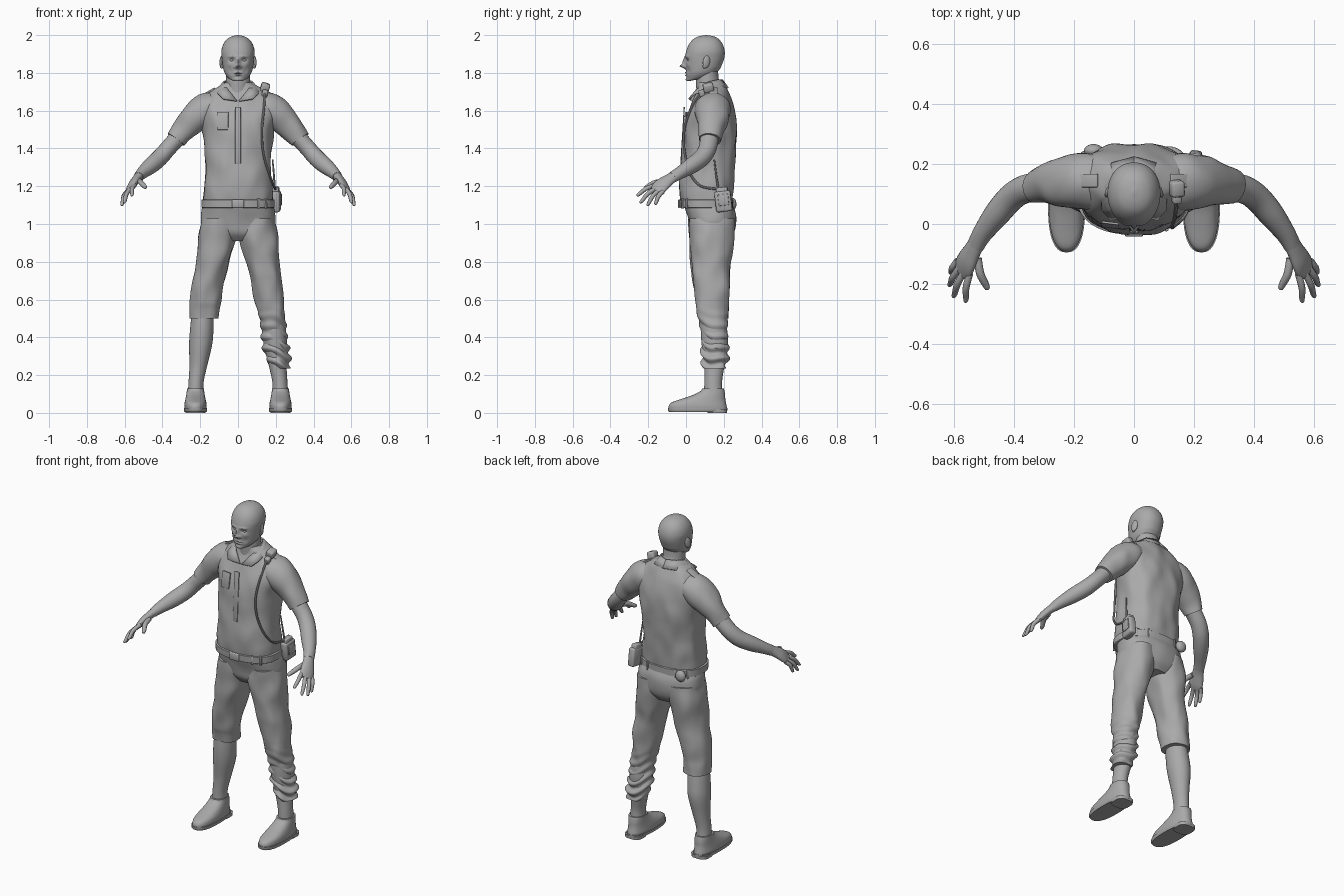
import bpy, bmesh, math
from mathutils import Vector, Matrix, Euler, noise

grey = bpy.data.materials.new("plain_grey")
grey.diffuse_color = (0.4, 0.4, 0.4, 1)


def finish(name, bm, angle=40):
    bmesh.ops.recalc_face_normals(bm, faces=bm.faces)
    me = bpy.data.meshes.new(name)
    bm.to_mesh(me)
    bm.free()
    me.materials.append(grey)
    me.polygons.foreach_set("use_smooth", [True] * len(me.polygons))
    me.set_sharp_from_angle(angle=math.radians(angle))
    ob = bpy.data.objects.new(name, me)
    bpy.context.collection.objects.link(ob)
    return ob


def smooth_path(keys, steps):
    """Catmull-Rom interpolation of equal-length tuples."""
    out = []
    for i in range(len(keys) - 1):
        a, b, c, d = (keys[max(0, min(len(keys) - 1, i + k))] for k in (-1, 0, 1, 2))
        for s in range(steps):
            t = s / steps
            out.append([q + 0.5 * t * (r - p + t * (2*p - 5*q + 4*r - e + t * (3*(q - r) + e - p)))
                        for p, q, r, e in zip(a, b, c, d)])
    return out + [list(keys[-1])]


def skin(name, rings, warp=None):
    """Joins rings of points into a closed tube; warp moves each point."""
    bm = bmesh.new()
    loops = [[bm.verts.new(warp(p) if warp else p) for p in ring] for ring in rings]
    n = len(loops[0])
    for lo, hi in zip(loops, loops[1:]):
        for i in range(n):
            bm.faces.new((lo[i], lo[(i + 1) % n], hi[(i + 1) % n], hi[i]))
    bm.faces.new(loops[0])
    bm.faces.new(loops[-1])
    return finish(name, bm)


def stack(name, keys, n=40, power=2.0, steps=6, warp=None, s=1):
    """Horizontal rounded rings: (centre x, centre y, z, half width, half depth)."""
    rings = []
    for cx, cy, z, rx, ry in smooth_path(keys, steps):
        ring = []
        for i in range(n):
            a = math.tau * i / n
            c, d = math.cos(a), math.sin(a)
            ring.append(Vector((s * (cx + rx * math.copysign(abs(c) ** (2 / power), c)),
                                cy + ry * math.copysign(abs(d) ** (2 / power), d), z)))
        rings.append(ring)
    return skin(name, rings, warp)


def limb(name, keys, ref=(0, 1, 0), n=20, steps=5, warp=None, s=1):
    """Rings square to a path: (x, y, z, radius, radius along ref)."""
    path = smooth_path(keys, steps)
    pts = [Vector(k[:3]) for k in path]
    rings = []
    for i, k in enumerate(path):
        d = (pts[min(i + 1, len(pts) - 1)] - pts[max(i - 1, 0)]).normalized()
        u = Vector(ref)
        u = (u - d * u.dot(d)).normalized()
        v = d.cross(u)
        ring = []
        for j in range(n):
            a = math.tau * j / n
            p = pts[i] + u * k[4] * math.cos(a) + v * k[3] * math.sin(a)
            ring.append(Vector((p.x * s, p.y, p.z)))
        rings.append(ring)
    return skin(name, rings, warp)


def box(name, loc, size, rot=(0, 0, 0), bevel=0.006):
    bm = bmesh.new()
    bmesh.ops.create_cube(bm, size=1)
    bmesh.ops.scale(bm, vec=size, verts=bm.verts)
    bmesh.ops.bevel(bm, geom=bm.edges[:], offset=bevel, segments=2, affect='EDGES', profile=0.5)
    bmesh.ops.transform(bm, verts=bm.verts,
                        matrix=Matrix.Translation(loc) @ Euler(rot).to_matrix().to_4x4())
    return finish(name, bm, 50)


def ball(name, loc, size, rot=(0, 0, 0)):
    bm = bmesh.new()
    m = Matrix.Translation(loc) @ Euler(rot).to_matrix().to_4x4() @ Matrix.Diagonal((*size, 1))
    bmesh.ops.create_uvsphere(bm, u_segments=20, v_segments=12, radius=1, matrix=m)
    return finish(name, bm, 60)


def creases(amount, scale=14, flat=0.6):
    """Soft cloth folds."""
    def warp(p):
        q = Vector((p.x, p.y, p.z * flat)) * scale
        return p + Vector((noise.noise(q), noise.noise(q + Vector((9, 4, 2))), 0)) * amount
    return warp


# Head: face features are soft bumps (x, z, spread x, spread z, depth)
FACE = [(0, 1.836, .012, .011, -.031), (0, 1.860, .009, .018, -.014), (.016, 1.832, .007, .007, -.008),
        (.032, 1.868, .014, .009, .012), (.032, 1.887, .022, .006, -.005), (0, 1.802, .020, .004, -.007),
        (0, 1.790, .017, .004, -.007), (0, 1.796, .022, .002, .003), (0, 1.768, .018, .009, -.006),
        (.045, 1.842, .015, .012, -.004), (.04, 1.810, .012, .014, .004)]


def face(p):
    q = p.copy()
    if p.y < .08:
        for x, z, sx, sz, depth in FACE:
            for cx in {x, -x}:
                q.y += depth * math.exp(-((p.x - cx) / sx) ** 2 - ((p.z - z) / sz) ** 2)
    q.z += max(0, 1.83 - p.z) * 2.6 * (p.y - .02)
    return q


stack("head", [(0, .060, 1.757, .018, .040), (0, .070, 1.760, .042, .064), (0, .081, 1.775, .060, .077),
               (0, .087, 1.80, .073, .086), (0, .094, 1.84, .081, .095), (0, .099, 1.88, .086, .104),
               (0, .103, 1.915, .088, .102), (0, .105, 1.95, .079, .090), (0, .106, 1.978, .059, .068),
               (0, .107, 1.993, .034, .041), (0, .107, 2.0, .005, .006)], n=96, power=2.15, steps=9, warp=face)
limb("neck", [(0, .135, 1.64, .072, .08), (0, .122, 1.71, .065, .068), (0, .113, 1.76, .064, .061),
              (0, .112, 1.81, .064, .058)], n=32)
for s in (-1, 1):
    ball("ear", (s * .087, .108, 1.858), (.009, .020, .034), (-.2, 0, s * .35))
    ball("ear_lobe", (s * .086, .098, 1.835), (.007, .010, .013))
    ball("eyeball", (s * .032, .020, 1.867), (.014, .013, .009))

# Shirt body
stack("shirt", [(0, .112, 1.09, .186, .127), (0, .108, 1.13, .187, .136), (0, .107, 1.2, .180, .142),
                (0, .112, 1.3, .173, .143), (0, .122, 1.4, .180, .144), (0, .128, 1.5, .194, .141),
                (0, .133, 1.58, .205, .129), (0, .139, 1.65, .190, .104), (0, .140, 1.70, .145, .081),
                (0, .135, 1.735, .095, .067), (0, .128, 1.75, .068, .058)],
      n=72, power=2.45, warp=creases(.010))
box("shirt_placket", (0, -.018, 1.47), (.03, .006, .30), (-.06, 0, 0), .002)
box("chest_badge", (-.08, -.003, 1.545), (.058, .008, .095), (-.14, 0, -.12), .002)

# Collar flaps and shoulder tabs
INNER = [(0, .195, 1.765), (.055, .172, 1.765), (.078, .12, 1.755), (.055, .055, 1.715), (.004, .026, 1.652)]
OUTER = [(0, .226, 1.722), (.075, .205, 1.722), (.112, .125, 1.715), (.108, .045, 1.692), (.078, .012, 1.664)]
for s in (-1, 1):
    bm = bmesh.new()
    a, b = ([bm.verts.new((s * x, y, z)) for x, y, z in row] for row in (INNER, OUTER))
    for i in range(4):
        bm.faces.new((a[i], a[i + 1], b[i + 1], b[i]))
    ob = finish("collar_flap", bm)
    ob.modifiers.new("cloth", 'SOLIDIFY').thickness = .008
    box("shoulder_tab", (s * .165, .145, 1.694), (.10, .045, .010), (0, s * .52, 0), .003)

# Arms, sleeves and hands
FINGERS = [("index_finger", (.548, -.165, 1.205), (.563, -.262, 1.150)),
           ("middle_finger", (.568, -.160, 1.188), (.604, -.245, 1.112)),
           ("ring_finger", (.582, -.145, 1.176), (.618, -.207, 1.097)),
           ("little_finger", (.588, -.122, 1.172), (.614, -.165, 1.103)),
           ("thumb", (.522, -.115, 1.228), (.489, -.220, 1.193))]
for s in (-1, 1):
    limb("sleeve", [(.10, .140, 1.620, .075, .085), (.17, .142, 1.605, .088, .094), (.235, .140, 1.555, .077, .086),
                    (.29, .132, 1.495, .063, .067), (.327, .125, 1.447, .053, .058)],
         n=36, warp=creases(.008), s=s)
    limb("arm", [(.28, .130, 1.50, .05, .05), (.33, .123, 1.445, .045, .049), (.375, .112, 1.395, .044, .047),
                 (.415, .083, 1.350, .045, .046), (.460, .030, 1.310, .043, .043),
                 (.505, -.030, 1.272, .033, .034), (.528, -.070, 1.248, .026, .032)], s=s, n=24)
    limb("palm", [(.522, -.058, 1.255, .025, .030), (.540, -.090, 1.235, .022, .034), (.556, -.120, 1.213, .021, .041),
                  (.568, -.144, 1.192, .017, .043), (.577, -.164, 1.176, .010, .034)],
         ref=(.36, .58, -.33), s=s)
    for name, root, tip in FINGERS:
        r = .014 if name == "thumb" else .0115
        at = lambda t: [p + (q - p) * t for p, q in zip(root, tip)]
        bend = Vector((.006, -.004, .006))
        limb(name, [(*at(0), r, r), (*(Vector(at(.45)) + bend), r, r), (*at(.85), r * .82, r * .82),
                    (*at(.97), r * .55, r * .55), (*at(1), .002, .002)], n=12, s=s)

# Trousers: seat and two thighs, one leg cut short, one rolled and bunched
stack("trouser_seat", [(0, .145, .91, .10, .08), (0, .142, .95, .165, .108), (0, .141, 1.0, .197, .121),
                       (0, .132, 1.06, .196, .130), (0, .113, 1.115, .183, .127)], n=56, power=2.3,
      warp=creases(.006))
THIGH = [(.100, .138, 1.03, .093, .120), (.107, .137, .94, .102, .117), (.132, .132, .80, .088, .106),
         (.153, .134, .70, .083, .096), (.168, .136, .60, .081, .086)]
stack("short_trouser_leg", THIGH + [(.176, .143, .55, .077, .081), (.180, .147, .50, .074, .078)],
      n=44, power=2.2, warp=creases(.010), s=-1)


def bunched(p):
    p = creases(.010)(p)
    k = max(0, min(1, (.56 - p.z) / .2))
    wave = math.sin(p.z * 105 + 3 * math.sin(p.x * 22 + p.y * 14)) * .009 * k
    c = Vector((.205, .15, p.z))
    return p + (p - c).normalized() * wave


stack("rolled_trouser_leg", THIGH + [(.182, .143, .50, .070, .079), (.192, .152, .40, .065, .070),
                                     (.208, .154, .31, .068, .070), (.222, .152, .26, .056, .066),
                                     (.226, .150, .235, .046, .056)], n=52, steps=12, power=2.1, warp=bunched)
for s in (-1, 1):
    stack("lower_leg", [(.187, .142, .53, .058, .062), (.192, .148, .44, .062, .070), (.198, .153, .36, .061, .070),
                        (.210, .150, .25, .047, .054), (.222, .144, .16, .040, .047), (.225, .146, .07, .043, .052)],
          s=s)
    # Shoes
    stack("shoe_upper", [(.225, .063, .022, .058, .155), (.225, .062, .038, .059, .153), (.225, .068, .056, .057, .143),
                         (.225, .094, .075, .053, .114), (.225, .122, .095, .049, .085),
                         (.225, .140, .115, .046, .064), (.225, .143, .128, .045, .058)],
          n=44, power=2.35, steps=4, s=s)
    stack("shoe_sole", [(.225, .060, .006, .058, .150), (.225, .062, .012, .062, .157), (.225, .062, .026, .062, .157)],
          n=44, power=2.5, steps=1, s=s)
    stack("shoe_heel", [(.225, .165, 0, .053, .052), (.225, .165, .02, .055, .054)], power=3, steps=1, s=s)

# Belt with buckle, pouches, radio and antenna
stack("belt", [(0, .110, 1.085, .190, .137), (0, .109, 1.088, .194, .141), (0, .108, 1.128, .194, .143),
               (0, .108, 1.131, .190, .139)], n=72, power=2.4, steps=1)
box("belt_buckle", (0, -.036, 1.108), (.062, .012, .046))
for a in (.7, 1.15, 2.0, 2.45, -1.05, -.75):
    box("belt_loop", (.194 * math.copysign(abs(math.cos(a)) ** .83, math.cos(a)),
                      .108 + .142 * math.copysign(abs(math.sin(a)) ** .83, math.sin(a)), 1.108),
        (.012, .012, .054), (0, 0, a), .002)
ball("round_pouch", (-.135, .245, 1.105), (.032, .022, .034))
box("radio_pouch", (.203, .198, 1.120), (.042, .085, .110), (.12, 0, -.1), .010)
box("radio_body", (.200, .192, 1.165), (.034, .060, .060), (.12, 0, -.1))
box("pouch_flap", (.226, .198, 1.128), (.008, .055, .060), (.12, 0, -.1), .003)
limb("antenna", [(.195, .172, 1.18, .006, .006), (.190, .160, 1.26, .005, .005), (.183, .150, 1.34, .004, .004)], n=8)

# Shoulder microphone and its cord
box("microphone", (.143, .118, 1.722), (.046, .055, .048), (.2, .3, .1), .010)
box("microphone_clip", (.142, .085, 1.690), (.030, .030, .040), (.3, .2, 0))
limb("microphone_cord", [(*p, .006, .006) for p in
     ((.142, .075, 1.69), (.138, .030, 1.62), (.128, -.005, 1.52), (.128, -.012, 1.43), (.142, .000, 1.34),
      (.168, .025, 1.26), (.190, .080, 1.20), (.198, .165, 1.185))], ref=(1, 0, 0), n=8)
